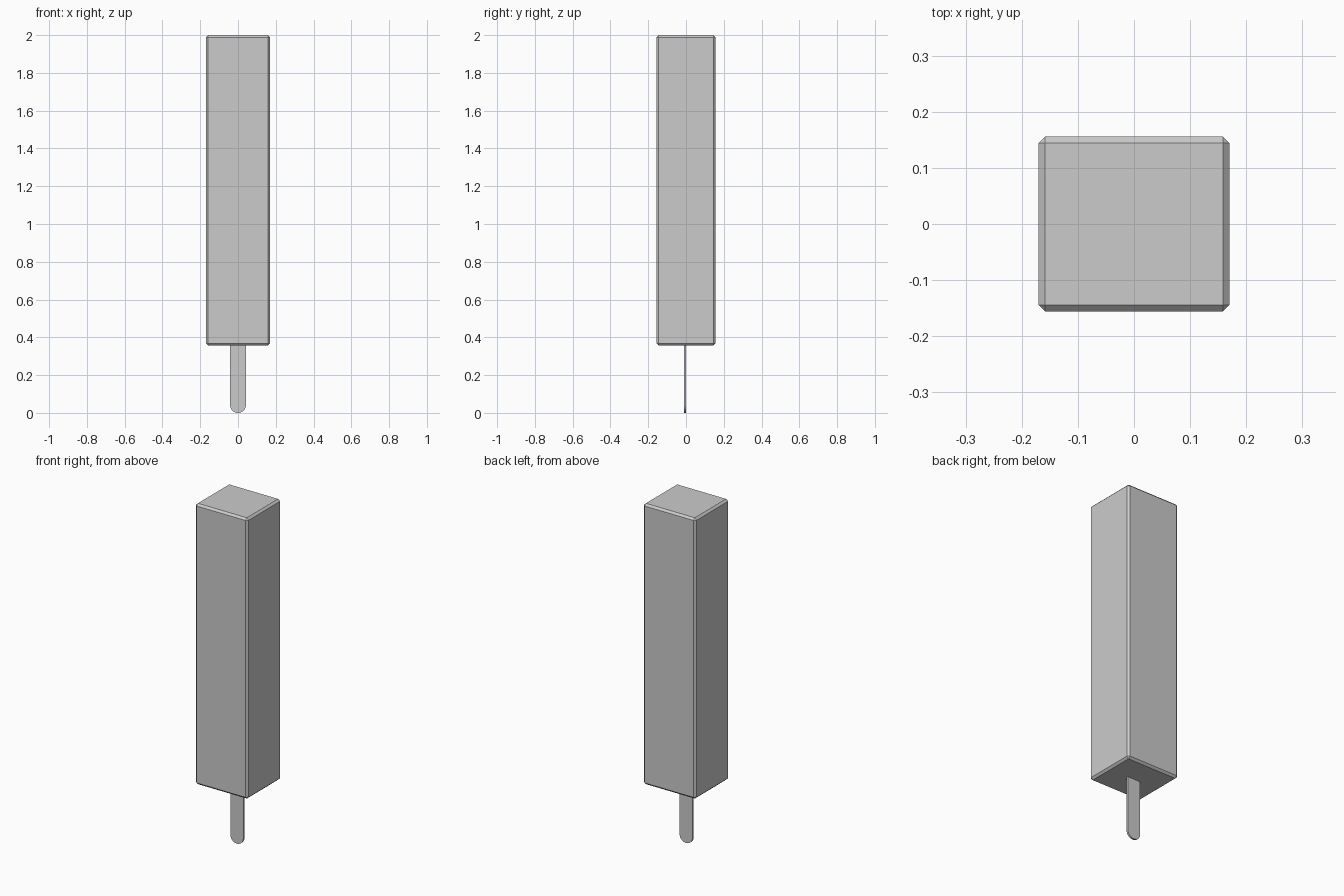
import bpy, bmesh, math

if "Cube" in bpy.data.objects:
    bpy.data.objects.remove(bpy.data.objects["Cube"])


def add_object(name, bm):
    bmesh.ops.recalc_face_normals(bm, faces=bm.faces)
    mesh = bpy.data.meshes.new(name)
    bm.to_mesh(mesh)
    bm.free()
    obj = bpy.data.objects.new(name, mesh)
    bpy.context.collection.objects.link(obj)
    return obj


# Ice block: long box with a single flat chamfer on every edge
WIDTH, DEPTH, BOTTOM, TOP = 0.34, 0.312, 0.357, 2.0
bm = bmesh.new()
bmesh.ops.create_cube(bm, size=1)
bmesh.ops.scale(bm, vec=(WIDTH, DEPTH, TOP - BOTTOM), verts=bm.verts)
bmesh.ops.translate(bm, vec=(0, 0, (TOP + BOTTOM) / 2), verts=bm.verts)
bmesh.ops.bevel(bm, geom=bm.edges[:], offset=0.0115, offset_type='OFFSET',
                segments=1, profile=0.5, affect='EDGES')
add_object("ice_block", bm)

# Stick: thin slat with a rounded lower end, set into the block
R, THICK, FRONT, STICK_TOP, STEPS = 0.042, 0.011, -0.011, 0.46, 16
profile = [(R, STICK_TOP), (-R, STICK_TOP)]
for i in range(STEPS + 1):
    a = math.pi * (1 + i / STEPS)
    profile.append((R * math.cos(a), R + R * math.sin(a)))
bm = bmesh.new()
face = bm.faces.new([bm.verts.new((x, FRONT, z)) for x, z in profile])
ext = bmesh.ops.extrude_face_region(bm, geom=[face], use_keep_orig=True)
moved = [g for g in ext["geom"] if isinstance(g, bmesh.types.BMVert)]
bmesh.ops.translate(bm, vec=(0, THICK, 0), verts=moved)
stick = add_object("stick", bm)

# Smooth the round end, keep the slat edges sharp
bpy.context.view_layer.objects.active = stick
stick.select_set(True)
bpy.ops.object.shade_smooth_by_angle(angle=math.radians(30))
